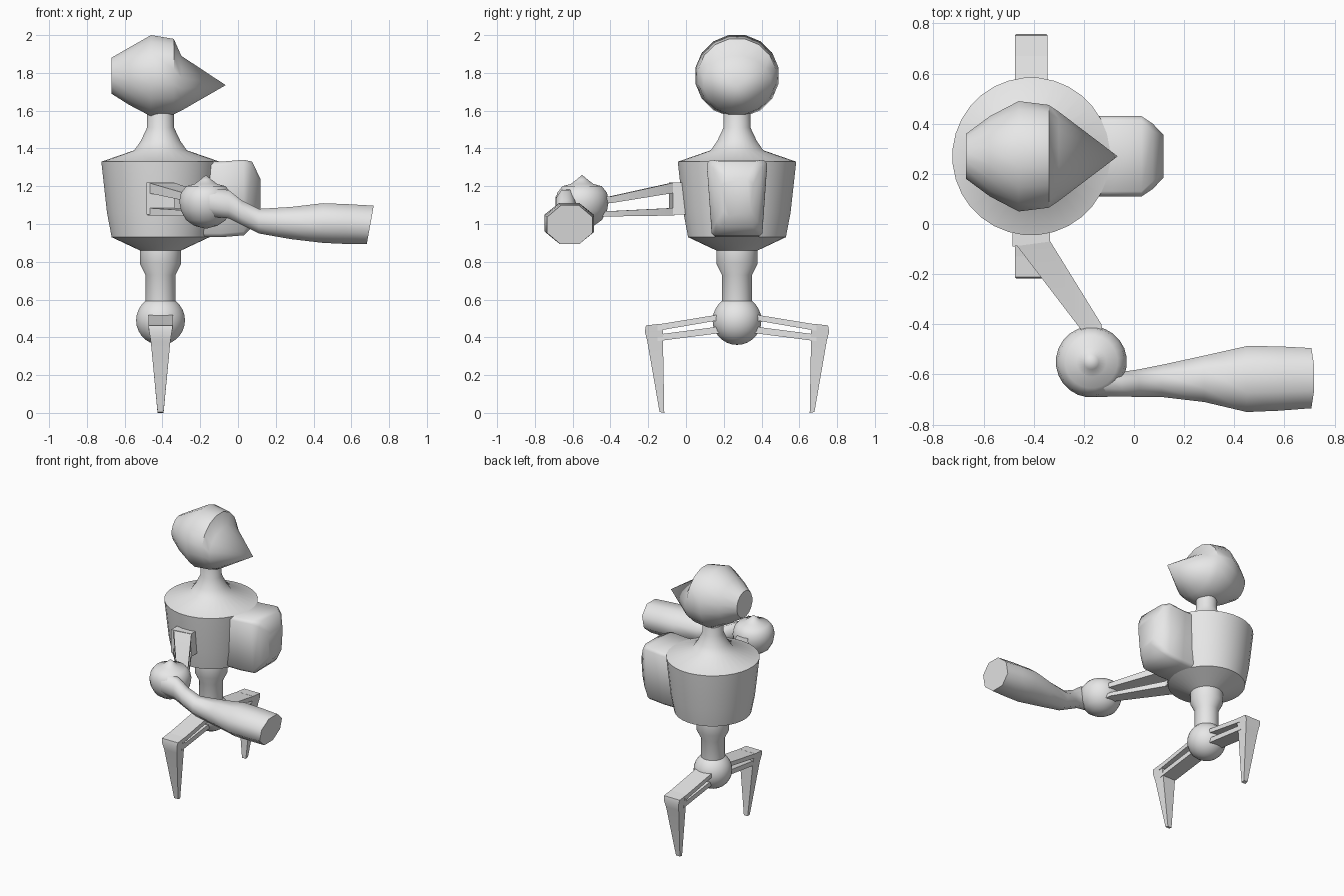
import bpy, bmesh, math

if "Cube" in bpy.data.objects:
    bpy.data.objects.remove(bpy.data.objects["Cube"])

CX, CY = -0.41, 0.27   # vertical axis of the figure
grey = bpy.data.materials.new("plain grey")
grey.diffuse_color = (0.8, 0.8, 0.8, 1)
grey.use_nodes = True
grey.node_tree.nodes["Principled BSDF"].inputs["Base Color"].default_value = grey.diffuse_color


def loft(name, rings, angle=50):
    """Skin a list of equal-length point rings and cap both ends."""
    bm = bmesh.new()
    vs = [[bm.verts.new(p) for p in r] for r in rings]
    n = len(vs[0])
    for a, b in zip(vs, vs[1:]):
        for i in range(n):
            j = (i + 1) % n
            bm.faces.new((a[i], a[j], b[j], b[i]))
    bm.faces.new(vs[0][::-1])
    bm.faces.new(vs[-1])
    bmesh.ops.remove_doubles(bm, verts=bm.verts, dist=0.0005)
    bmesh.ops.recalc_face_normals(bm, faces=bm.faces)
    me = bpy.data.meshes.new(name)
    bm.to_mesh(me)
    bm.free()
    me.materials.append(grey)
    ob = bpy.data.objects.new(name, me)
    bpy.context.collection.objects.link(ob)
    bpy.ops.object.select_all(action='DESELECT')
    ob.select_set(True)
    bpy.context.view_layer.objects.active = ob
    bpy.ops.object.shade_smooth_by_angle(angle=math.radians(angle))
    return ob


def circle(n):
    return [(math.cos(2 * math.pi * (i + .5) / n), math.sin(2 * math.pi * (i + .5) / n))
            for i in range(n)]


def lathe(name, cx, cy, profile, n=32, angle=50):
    return loft(name, [[(cx + r * c, cy + r * s, z) for c, s in circle(n)]
                       for r, z in profile], angle)


def along_x(name, rings, n, angle=50):
    """Rings given as x, y0, y1, z0, z1, lean (extra x at the top)."""
    k = 1 / math.cos(math.pi / n)
    out = []
    for x, y0, y1, z0, z1, lean in rings:
        out.append([(x + lean * s, (y0 + y1) / 2 + (y1 - y0) / 2 * c * k,
                     (z0 + z1) / 2 + (z1 - z0) / 2 * s * k) for c, s in circle(n)])
    return loft(name, out, angle)


# torso, waist and neck
lathe("torso", CX, CY, [(.08, .52), (.08, .73), (.11, .79), (.11, .86), (.26, .93),
                        (.285, 1.06), (.315, 1.33), (.14, 1.39), (.105, 1.44), (.072, 1.51),
                        (.07, 1.64)])

# hip ball
lathe("hip_ball", CX, CY, [(.13 * math.sin(math.pi * i / 14), .49 - .13 * math.cos(math.pi * i / 14))
                           for i in range(15)])

# head, drawn out to a beak on the +x side
along_x("head", [(-.67, CY - .09, CY + .09, 1.69, 1.88, 0),
                 (-.575, CY - .16, CY + .16, 1.63, 1.935, 0),
                 (-.46, CY - .22, CY + .22, 1.57, 2.0, 0),
                 (-.34, CY - .205, CY + .205, 1.58, 1.98, 0),
                 (-.30, CY - .178, CY + .178, 1.60, 1.89, 0),
                 (-.065, CY, CY, 1.735, 1.735, 0)], 16, 40)


# chest pack: chamfered outline, narrower towards the bottom
def pack_ring(x, h, zb, zt, c):
    hb = h * .84
    return [(x, CY - h + c, zt), (x, CY + h - c, zt), (x, CY + h, zt - c), (x, CY + hb, zb + c),
            (x, CY + hb - c, zb), (x, CY - hb + c, zb), (x, CY - hb, zb + c), (x, CY - h, zt - c)]


loft("chest_pack", [pack_ring(-.3, .16, .93, 1.33, .02), pack_ring(-.09, .16, .93, 1.33, .02),
                    pack_ring(.03, .16, .94, 1.34, .02), pack_ring(.075, .13, .985, 1.33, .03),
                    pack_ring(.118, .085, 1.04, 1.24, .03)], 60)

# front and back legs
for side, label in ((1, "front"), (-1, "back")):
    def rect_y(y, z0, z1, w):
        y = CY + side * (y - CY)
        return [(CX - w, y, z0), (CX + w, y, z0), (CX + w, y, z1), (CX - w, y, z1)]

    def rect_z(y0, y1, z0, z1, w):
        a, b = (CY + side * (y - CY) for y in (y0, y1))
        return [(CX - w, a, z0), (CX + w, a, z0), (CX + w, b, z1), (CX - w, b, z1)]

    loft(label + "_thigh_upper_bar", [rect_y(.2, .495, .525, .065), rect_y(-.15, .435, .468, .065)])
    loft(label + "_thigh_lower_bar", [rect_y(.2, .425, .46, .055), rect_y(-.15, .38, .415, .055)])
    loft(label + "_shin", [rect_z(-.212, -.13, .463, .472, .065),
                           rect_z(-.218, -.122, .43, .43, .06),
                           rect_z(-.205, -.122, .38, .385, .052),
                           rect_z(-.14, -.115, .005, .0, .016)])


# arm root and the two struts that reach to the shoulder ball
def bar_ring(p, q, z0, z1):
    return [(*p, z0), (*q, z0), (*q, z1), (*p, z1)]


loft("arm_root", [bar_ring((-.485, .06), (-.335, .06), 1.05, 1.22),
                  bar_ring((-.485, -.09), (-.335, -.07), 1.05, 1.22)])
for label, a, b in (("upper", (1.165, 1.22), (1.11, 1.145)), ("lower", (1.045, 1.085), (1.04, 1.068))):
    loft("arm_strut_" + label, [bar_ring((-.48, -.07), (-.34, -.06), *a),
                                bar_ring((-.22, -.41), (-.13, -.40), *b),
                                bar_ring((-.17, -.48), (-.12, -.47), *b)])

# shoulder ball with a small nub on top
lathe("shoulder_ball", -.17, -.55, [(0, .975), (.06, .99), (.105, 1.02), (.133, 1.07), (.142, 1.12),
                                    (.133, 1.165), (.105, 1.2), (.06, 1.212), (.03, 1.235), (0, 1.26)],
      24, 60)

# forearm swelling to a blunt eight-sided end
along_x("forearm", [(-.15, -.69, -.56, 1.04, 1.19, 0),
                    (-.05, -.688, -.59, 1.03, 1.18, 0),
                    (.02, -.69, -.58, .995, 1.125, 0),
                    (.11, -.69, -.562, .95, 1.08, 0),
                    (.28, -.71, -.525, .92, 1.09, 0),
                    (.45, -.75, -.487, .90, 1.11, 0),
                    (.57, -.745, -.488, .895, 1.105, .01),
                    (.70, -.735, -.495, .893, 1.097, .02)], 8, 55)
